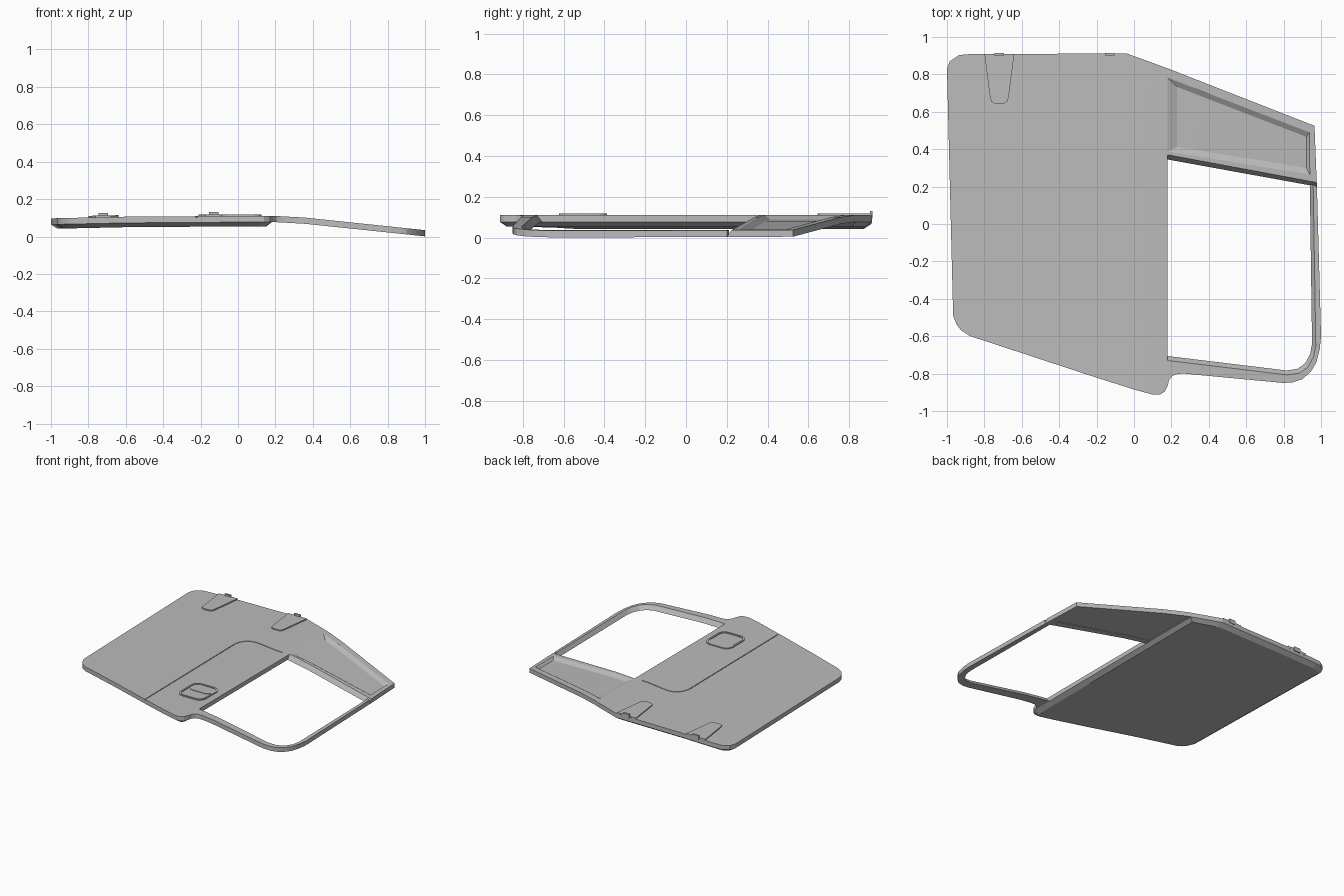
import bpy, bmesh, math
from mathutils import Vector

cube = bpy.data.objects.get("Cube")
if cube:
    bpy.data.objects.remove(cube, do_unlink=True)

# Single painted-metal colour
grey = bpy.data.materials.new("primer_grey")
grey.use_nodes = True
colour = (0.5, 0.5, 0.5, 1)
grey.diffuse_color = colour
grey.node_tree.nodes["Principled BSDF"].inputs["Base Color"].default_value = colour

TOP, THICK = 0.11, 0.033
BEND = [(-1.01, -0.013), (-0.6, -0.004), (0.0, 0.0), (0.2, 0.0), (0.36, -0.009), (1.01, -0.077)]


def bend(x):
    """Height change of the door skin along x."""
    for (x0, z0), (x1, z1) in zip(BEND, BEND[1:]):
        if x <= x1:
            return z0 + (z1 - z0) * (x - x0) / (x1 - x0)
    return BEND[-1][1]


def loft(name, loops, chamfer=None):
    """Stack matching outlines from bottom to top, cap the ends, follow the bend."""
    bm = bmesh.new()
    rings = [[bm.verts.new((x, y, z)) for x, y in pts] for pts, z in loops]
    n = len(rings[0])
    low = bm.faces.new(rings[0])
    bm.faces.new(rings[-1])
    for a, b in zip(rings, rings[1:]):
        for i in range(n):
            j = (i + 1) % n
            bm.faces.new((a[i], a[j], b[j], b[i]))
    bmesh.ops.recalc_face_normals(bm, faces=bm.faces)
    if chamfer:
        bmesh.ops.inset_region(bm, faces=[low], thickness=chamfer[0], depth=chamfer[1])
    bmesh.ops.triangulate(bm, faces=[f for f in bm.faces if len(f.verts) > 4])
    for x, _ in BEND[1:-1]:
        bmesh.ops.bisect_plane(bm, geom=bm.verts[:] + bm.edges[:] + bm.faces[:],
                               plane_co=(x, 0, 0), plane_no=(1, 0, 0))
    for v in bm.verts:
        v.co.z += bend(v.co.x)
    mesh = bpy.data.meshes.new(name)
    bm.to_mesh(mesh)
    bm.free()
    mesh.materials.append(grey)
    obj = bpy.data.objects.new(name, mesh)
    bpy.context.collection.objects.link(obj)
    return obj


def activate(obj):
    bpy.ops.object.select_all(action="DESELECT")
    obj.select_set(True)
    bpy.context.view_layer.objects.active = obj


def rounded(cx, cy, w, h, r):
    """Rounded rectangle outline."""
    pts = []
    for k, (sx, sy) in enumerate([(1, 1), (-1, 1), (-1, -1), (1, -1)]):
        for s in range(5):
            a = math.pi / 2 * (k + s / 4)
            pts.append((cx + sx * (w / 2 - r) + r * math.cos(a),
                        cy + sy * (h / 2 - r) + r * math.sin(a)))
    return pts


def ribbon(path, half):
    """Thin closed outline on both sides of a path."""
    left, right = [], []
    for i, p in enumerate(path):
        a, b = Vector(path[max(i - 1, 0)]), Vector(path[min(i + 1, len(path) - 1)])
        d = (b - a).normalized() * half
        left.append((p[0] - d.y, p[1] + d.x))
        right.append((p[0] + d.y, p[1] - d.x))
    return left + right[::-1]


# Lower door body with a chamfered underside
body = [(-1, 0.83), (-0.985, 0.87), (-0.935, 0.903), (-0.88, 0.908), (-0.04, 0.912), (0.18, 0.832),
        (0.18, -0.865), (0.165, -0.895), (0.14, -0.912), (0.1, -0.912), (0, -0.885), (-0.22, -0.815),
        (-0.88, -0.598), (-0.925, -0.568), (-0.95, -0.535), (-0.967, -0.49)]
door_body = loft("door_body", [(body, TOP - THICK), (body, TOP)], (0.035, 0.023))

# Panel gap groove cut into the body
gap = [(-0.22, -0.9), (-0.232, 0.29), (-0.222, 0.335), (-0.2, 0.37), (-0.165, 0.391),
       (-0.125, 0.398), (-0.06, 0.39), (0.06, 0.37), (0.12, 0.366)]
line = ribbon(gap, 0.003)
cutter = loft("gap_cutter", [(line, TOP - 0.008), (line, TOP + 0.05)])
cut = door_body.modifiers.new("gap", "BOOLEAN")
cut.operation, cut.object, cut.solver = "DIFFERENCE", cutter, "EXACT"
activate(door_body)
bpy.ops.object.modifier_apply(modifier="gap")
bpy.data.objects.remove(cutter, do_unlink=True)

# Window frame, its inner wall sloping towards the opening
outer = [(0.18, -0.865), (0.187, -0.835), (0.205, -0.812), (0.235, -0.801), (0.27, -0.8), (0.8, -0.85),
         (0.85, -0.846), (0.9, -0.83), (0.945, -0.79), (0.975, -0.74), (0.993, -0.67), (1, -0.6), (0.978, 0.2)]
inner_top = [(0.958, 0.21), (0.972, -0.65), (0.96, -0.71), (0.93, -0.765), (0.885, -0.797),
             (0.82, -0.807), (0.18, -0.73)]
inner_low = [(0.94, 0.21), (0.952, -0.64), (0.942, -0.695), (0.915, -0.745), (0.873, -0.775),
             (0.815, -0.783), (0.18, -0.706)]
loft("window_frame", [(outer + inner_low, TOP - THICK), (outer + inner_top, TOP)])

# Upper panel behind the window, recessed above and lightly below
edge_low = [(0.18, 0.832), (0.965, 0.525), (0.978, 0.2), (0.18, 0.345)]
edge_top = edge_low[:2] + [(0.977, 0.222), (0.18, 0.37)]
rim = [(0.18, 0.782), (0.938, 0.49), (0.94, 0.265), (0.18, 0.388)]
floor = [(0.23, 0.733), (0.922, 0.466), (0.922, 0.3), (0.23, 0.412)]
loft("upper_panel", [(floor, TOP - THICK + 0.004), (rim, TOP - THICK + 0.004), (rim, TOP - THICK),
                     (edge_low, TOP - THICK), (edge_top, TOP), (rim, TOP), (floor, TOP - 0.019)])

# Hinge plates with their small knuckles
for name, cx, lift in [("front_hinge", -0.72, 0.009), ("rear_hinge", -0.13, 0.008)]:
    plate = [(cx - 0.08, 0.91), (cx - 0.05, 0.68), (cx - 0.043, 0.655), (cx - 0.028, 0.645),
             (cx + 0.028, 0.645), (cx + 0.043, 0.655), (cx + 0.05, 0.68), (cx + 0.08, 0.91)]
    loft(name + "_plate", [(plate, TOP - 0.01), (plate, TOP + lift)])
    knuckle = [(cx + sx * 0.026, y) for sx, y in [(-1, 0.902), (1, 0.902), (1, 0.915), (-1, 0.915)]]
    loft(name + "_knuckle", [(knuckle, TOP - 0.01), (knuckle, TOP + 0.022)])

# Door handle: raised rim, sunken cup and a grip across it
hx, hy = 0.018, -0.505
rim_out = rounded(hx, hy, 0.215, 0.235, 0.055)
rim_in = rounded(hx, hy, 0.19, 0.21, 0.045)
loft("handle_rim", [(rim_out, TOP - 0.01), (rim_out, TOP + 0.008), (rim_in, TOP + 0.008), (rim_in, TOP + 0.001)])
grip = rounded(hx, hy + 0.05, 0.185, 0.1, 0.04)
loft("handle_grip", [(grip, TOP), (grip, TOP + 0.005)])

# Smooth shading with sharp edges kept
for obj in bpy.context.scene.objects:
    if obj.type == "MESH":
        activate(obj)
        bpy.ops.object.shade_smooth_by_angle(angle=math.radians(20))
